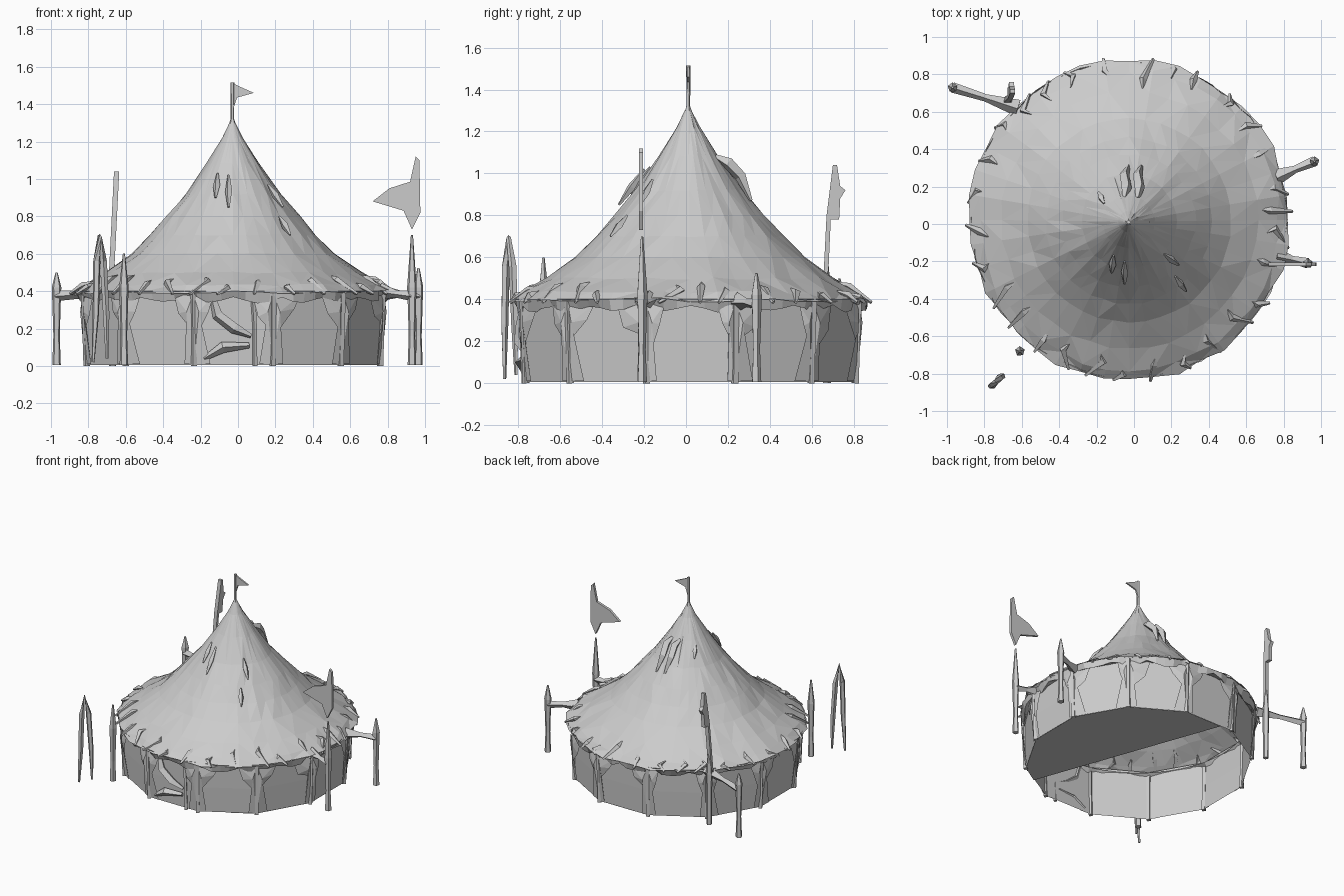
import bpy, bmesh, math, random
from mathutils import Vector

if "Cube" in bpy.data.objects:
    bpy.data.objects.remove(bpy.data.objects["Cube"])

random.seed(4)
CX, CY = -0.025, 0.022      # centre of the round tent


def finish(name, bm):
    bmesh.ops.remove_doubles(bm, verts=bm.verts, dist=1e-5)
    me = bpy.data.meshes.new(name)
    bm.to_mesh(me)
    bm.free()
    ob = bpy.data.objects.new(name, me)
    bpy.context.collection.objects.link(ob)
    return ob


def polar(a, r, z):
    return Vector((CX + r * math.cos(a), CY + r * math.sin(a), z))


def bridge(bm, rings):
    n = len(rings[0])
    for a, b in zip(rings, rings[1:]):
        for i in range(n):
            j = (i + 1) % n
            bm.faces.new((a[i], a[j], b[j], b[i]))


def ring(bm, n, fn, phase=0.0):
    """fn(i, angle) -> (radius, z)"""
    angles = [2 * math.pi * (i + phase) / n for i in range(n)]
    return [bm.verts.new(polar(a, *fn(i, a))) for i, a in enumerate(angles)]


def tube(name, pts, radii, n=5):
    """Faceted rod through points, capped at both ends."""
    bm = bmesh.new()
    pts = [Vector(p) for p in pts]
    rings = []
    for k, p in enumerate(pts):
        d = (pts[min(k + 1, len(pts) - 1)] - pts[max(k - 1, 0)]).normalized()
        u = d.cross(Vector((0.3, 1, 0.1))).normalized()
        v = d.cross(u)
        rings.append([bm.verts.new(p + radii[k] * (math.cos(t) * u + math.sin(t) * v))
                      for t in (2 * math.pi * i / n for i in range(n))])
    bridge(bm, rings)
    bm.faces.new(rings[0][::-1])
    bm.faces.new(rings[-1])
    return finish(name, bm)


def flag(name, outline, place, offset):
    """Flat cloth shape: place maps outline point to space, offset is its thickness."""
    bm = bmesh.new()
    f = bm.faces.new([bm.verts.new(place(*p)) for p in outline])
    ext = bmesh.ops.extrude_face_region(bm, geom=[f])
    bmesh.ops.translate(bm, vec=offset, verts=[g for g in ext['geom'] if isinstance(g, bmesh.types.BMVert)])
    bmesh.ops.recalc_face_normals(bm, faces=bm.faces)
    return finish(name, bm)


def jit(s):
    return random.uniform(-s, s)


# Roof: concave faceted cone with an uneven, rippled edge
bm = bmesh.new()
profile = [(0.855, 0.395, .016), (0.80, 0.432, .012), (0.685, 0.5, .008), (0.545, 0.6, .006),
           (0.445, 0.7, .006), (0.355, 0.8, .006), (0.255, 0.92, .006), (0.14, 1.085, .004),
           (0.055, 1.22, .002), (0.016, 1.3, 0)]
rings = []
for r, z, j in profile:
    rg = ring(bm, 40, lambda i, a: (r + jit(j), z + jit(j * .7)))
    for v in rg:
        v.co += Vector((-0.005, -0.012, 0)) * ((z - 0.4) / 0.9)
    rings.append(rg)
bridge(bm, rings)
bmesh.ops.triangulate(bm, faces=bm.faces)
finish("roof", bm)

# Valance: ragged scalloped strip under the roof edge
bm = bmesh.new()
M = 80
top = ring(bm, M, lambda i, a: (0.845 + jit(.008), 0.402))
low = ring(bm, M, lambda i, a: (0.825 + jit(.02), 0.372 - 0.03 * abs(math.sin(10 * a)) + jit(.008)))
back = ring(bm, M, lambda i, a: (0.79, 0.38))
bridge(bm, [top, low, back])
finish("valance", bm)

# Wall: twelve flat panels meeting at the posts
bm = bmesh.new()
bridge(bm, [ring(bm, 12, lambda i, a: (r, z), 0.5)
            for r, z in ((.81, .006), (.818, .2), (.822, .4))])
finish("wall", bm)

# Floor: partial ground cloth on the right and back side
bm = bmesh.new()
arc = [math.radians(d) for d in (-58, -45, -15, 15, 45, 75, 98)]
bm.faces.new([bm.verts.new(polar(a, .79 if k in (0, 6) else .81, 0.005)) for k, a in enumerate(arc)])
finish("floor", bm)

# Wall posts with drawn-back curtains on both sides
for k in range(12):
    a = 2 * math.pi * (k + 0.5) / 12

    def at(s, r, z):
        """Point beside the post, following the flat panels."""
        t = abs(s)
        return polar(a + s, r * math.cos(math.pi / 12) / math.cos(math.pi / 12 - t), z)
    tube("wall_post", [at(0, .812, 0), at(0, .82, .2), at(0, .825, .39)], [.018, .016, .02], 4)
    bm = bmesh.new()
    for s in (-1, 1):
        w = random.uniform(0.10, 0.2)
        front = [at(0, .828, .385), at(s * w, .835, .38), at(s * w * .75, .842, .28 + jit(.03)),
                 at(s * .04, .832, .2 + jit(.04)), at(s * random.uniform(.04, .12), .82, .01),
                 at(0, .815, .01)]
        vs = [bm.verts.new(p) for p in front]
        mid = bm.verts.new(at(s * .04, .848, .29))
        for i in range(6):
            bm.faces.new((vs[i], vs[(i + 1) % 6], mid) if s > 0 else (vs[(i + 1) % 6], vs[i], mid))
    finish("curtain", bm)

# Front doorway: gathered cloth rolls around the entrance
tube("door_drape", [(-.14, -.775, .38), (-.11, -.785, .27), (-.02, -.79, .2), (.07, -.78, .16)],
     [.015, .03, .03, .012], 4)
tube("door_side", [(.09, -.77, .0), (.09, -.78, .2), (.08, -.78, .38)], [.014, .012, .014], 4)
tube("door_roll", [(-.18, -.765, .04), (-.08, -.785, .1), (.06, -.775, .11)], [.012, .03, .015], 4)

# Bunched cloth flaps along the roof edge
for k in range(30):
    a = 2 * math.pi * (k + random.random() * .6) / 30
    r = random.uniform(.74, .84)
    h = .47 - (r - .74) * .62
    tube("edge_fold", [polar(a, r - .05, h + .02), polar(a + jit(.05), r, h), polar(a + jit(.09), .865 + jit(.01), .385)],
         [.004, .02, .008], 4)

# Loose folds and a bunched vent on the roof
for p, q in [((-.11, -.17, 1.03), (-.12, -.26, .90)), ((-.05, -.20, 1.02), (-.05, -.32, .85)),
             ((-.16, .11, 1.06), (-.19, .17, .98)), ((.16, -.16, .97), (.24, -.22, .85)),
             ((.22, -.28, .80), (.28, -.36, .70))]:
    tube("roof_fold", [p, (Vector(p) + Vector(q)) / 2, q], [.006, .02, .006], 4)
for x in (-.05, .02):
    tube("roof_vent", [(x, .14, 1.08), (x + .01, .20, 1.05), (x, .26, .985), (x + .02, .31, .87)],
         [.012, .03, .028, .008], 4)

# Top mast and pennant
tube("top_mast", [(-.03, .01, 1.22), (-.03, .01, 1.32), (-.03, .01, 1.515)], [.045, .01, .011])
flag("top_pennant", [(-.035, 1.515), (-.005, 1.50), (.085, 1.46), (-.005, 1.435), (-.03, 1.36)],
     lambda x, z: (x, .005, z), (0, .012, 0))

# Outer poles: (x, y, top, anchor on the roof edge)
for x, y, h, anchor in [(-.97, .73, .5, (-.62, .62, .39)), (.965, .335, .525, (.76, .25, .39)),
                        (.93, -.21, .70, (.76, -.17, .40)), (-.61, -.68, .60, None)]:
    tube("outer_pole", [(x, y, .005), (x, y, .16), (x, y, .35), (x, y, .42), (x, y, h)],
         [.024, .018, .024, .027, .006])
    if anchor:
        tube("pole_arm", [anchor, ((x + anchor[0]) / 2, (y + anchor[1]) / 2, .385), (x, y, .375)],
             [.045, .02, .028], 4)

# Right banner floating above its pole
flag("right_banner", [(.95, 1.12), (.97, 1.10), (.975, .82), (.93, .73), (.885, .83), (.72, .88),
                      (.81, .95), (.92, .985)],
     lambda x, z: (x, -.225, z), (0, .02, 0))

# Tall rear-left banner and its pole
flag("rear_banner", [(.65, .40), (.67, .80), (.70, 1.04), (.72, 1.04), (.735, .94), (.76, .92),
                     (.735, .88), (.73, .78), (.69, .78), (.675, .45)],
     lambda y, z: (-.68 + (z - .7) * .05, y, z), (.028, 0, 0))
tube("rear_pole", [(-.67, .67, .0), (-.67, .67, .4), (-.67, .67, .56)], [.02, .025, .01])

# Free-standing narrow arch at the front left
tube("front_arch", [(-.775, -.865, .02), (-.76, -.865, .28), (-.755, -.86, .56), (-.74, -.845, .69),
                    (-.72, -.825, .56), (-.705, -.815, .28), (-.70, -.81, .04)],
     [.008, .018, .02, .016, .02, .018, .008])
